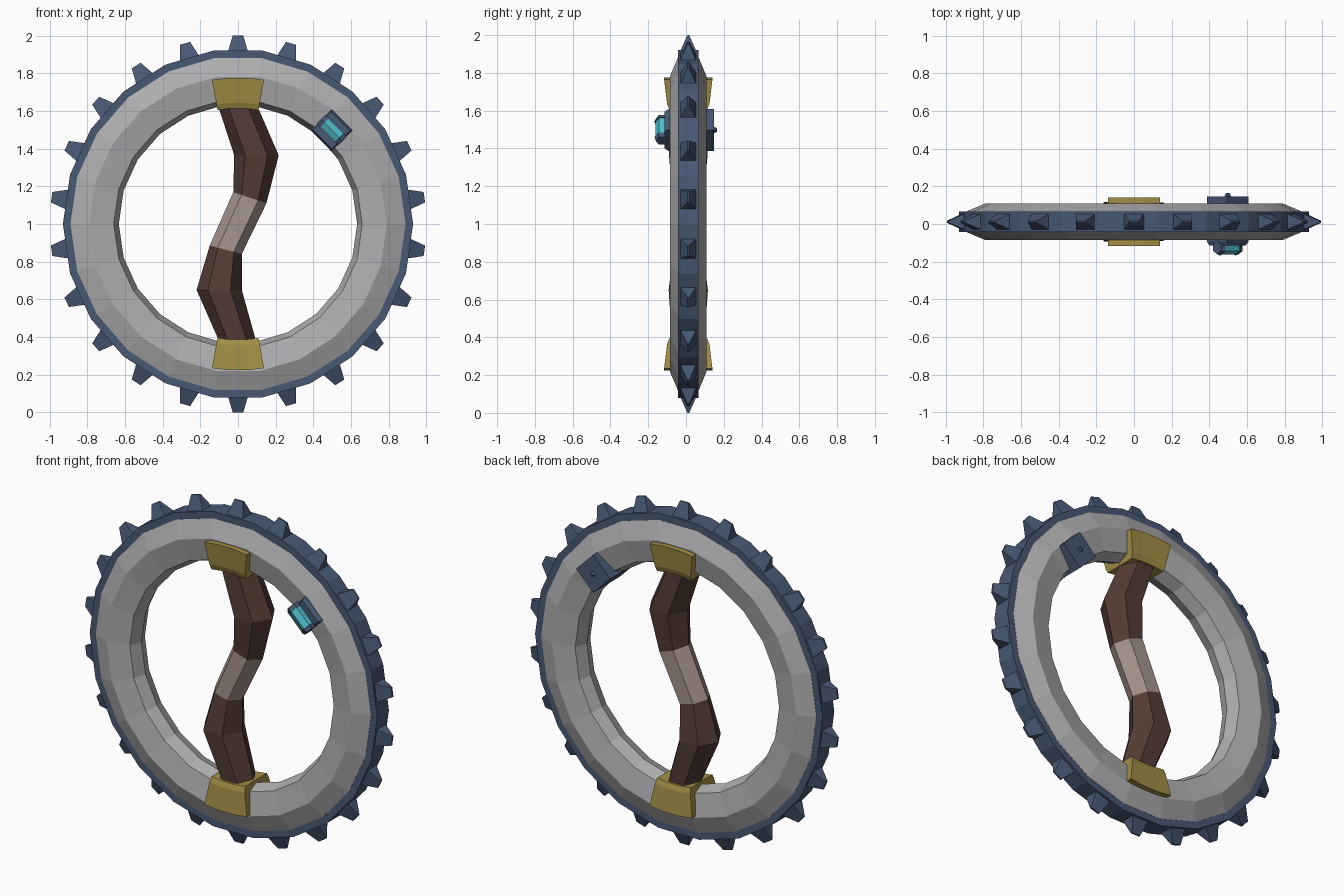
import bpy, bmesh, math
from mathutils import Matrix, Vector

cube = bpy.data.objects.get("Cube")
if cube:
    bpy.data.objects.remove(cube)

SIDES = 22
STEP = math.tau / SIDES
CENTRE = Vector((0, 0.012, 1))


def material(name, rgb):
    m = bpy.data.materials.new(name)
    m.use_nodes = True
    m.diffuse_color = (*rgb, 1)
    m.node_tree.nodes["Principled BSDF"].inputs["Base Color"].default_value = (*rgb, 1)
    return m


steel_blue = material("steel blue", (0.065, 0.1, 0.175))
grey = material("grey metal", (0.42, 0.42, 0.43))
gold = material("dull gold", (0.36, 0.27, 0.06))
brown = material("dark brown", (0.09, 0.045, 0.035))
taupe = material("light taupe", (0.38, 0.3, 0.27))
cyan = material("cyan glow", (0.08, 0.52, 0.62))


def loft(name, rings, mats, closed=False, rule=None):
    """Join equal cross-sections into one mesh; closed loops back, open gets caps."""
    bm = bmesh.new()
    rows = [[bm.verts.new(p) for p in ring] for ring in rings]
    n = len(rows[0])
    for i in range(len(rows) if closed else len(rows) - 1):
        a, b = rows[i], rows[(i + 1) % len(rows)]
        for j in range(n):
            k = (j + 1) % n
            f = bm.faces.new((a[j], a[k], b[k], b[j]))
            f.material_index = rule(i) if rule else 0
    if not closed:
        bm.faces.new(rows[0])
        bm.faces.new(rows[-1])
    bmesh.ops.recalc_face_normals(bm, faces=bm.faces)
    mesh = bpy.data.meshes.new(name)
    bm.to_mesh(mesh)
    bm.free()
    obj = bpy.data.objects.new(name, mesh)
    bpy.context.collection.objects.link(obj)
    for m in mats:
        mesh.materials.append(m)
    return obj


def polar(r, y, angle):
    """Point at radius r, angle measured clockwise from the top."""
    return CENTRE + Vector((r * math.sin(angle), y, r * math.cos(angle)))


def arc(name, profile, angles, mat, closed=False):
    return loft(name, [[polar(r, y, a) for r, y in profile] for a in angles], [mat], closed)


def mirrored(half):
    return half + [(r, -y) for r, y in reversed(half) if y > 0]


# Main ring and the outer band
around = [(i + 0.5) * STEP for i in range(SIDES)]
arc("main_ring", mirrored([(0.633, 0), (0.66, 0.07), (0.79, 0.097), (0.89, 0.055)]),
    around, grey, True)
arc("outer_band", mirrored([(0.882, 0.054), (0.93, 0.054)]), around, steel_blue, True)


# Wedge teeth, one on each side of the band
def rect(w, d, z):
    return [Vector((x * w, y * d, z)) for x, y in ((-1, -1), (1, -1), (1, 1), (-1, 1))]


for i in range(SIDES):
    tooth = loft(f"tooth_{i + 1}", [rect(0.055, 0.045, 0.91), rect(0.028, 0.005, 1.0)], [steel_blue])
    tooth.matrix_world = Matrix.Translation(CENTRE) @ Matrix.Rotation(i * STEP, 4, "Y")

# Clamps gripping the ring at each end of the handle
clamp_profile = mirrored([(0.615, 0.1), (0.645, 0.112), (0.778, 0.128)])
for name, start in (("top_clamp", 0), ("bottom_clamp", math.pi)):
    arc(name, clamp_profile, [start + k * 0.178 for k in (-1, -0.4, 0.4, 1)], gold)

# Crooked six-sided handle: x, z, radius, tilt of each joint
joints = [(0.0, 1.66, 0.1, 0), (0.005, 1.61, 0.105, 0), (0.098, 1.365, 0.118, 0),
          (0.063, 1.14, 0.093, 0.32), (-0.065, 0.863, 0.088, 0.26),
          (-0.1, 0.65, 0.12, 0), (-0.01, 0.4, 0.1, 0), (0.0, 0.35, 0.1, 0)]
sections = []
for x, z, r, tilt in joints:
    sections.append([])
    for k in range(6):
        u, v = r * math.cos(k * math.tau / 6), r * math.sin(k * math.tau / 6)
        sections[-1].append((x + u * math.cos(tilt), CENTRE.y + v, z - u * math.sin(tilt)))
loft("handle", sections, [brown, taupe], rule=lambda i: 1 if i == 3 else 0)

# Device clipped to the ring: local x runs along the ring, local z points outward
place = Matrix.Translation(CENTRE) @ Matrix.Rotation(math.pi / 4, 4, "Y")


def place_loft(name, rings, mat):
    loft(name, rings, [mat]).matrix_world = place


def slab(w, r0, r1, y):
    return [Vector((x, y, r)) for x, r in ((-w, r0), (w, r0), (w, r1), (-w, r1))]


def hexagon(x, r):
    return [Vector((x, -0.138 + r * math.cos(k * math.tau / 6),
                    0.705 + r * math.sin(k * math.tau / 6))) for k in range(6)]


place_loft("device_body", [slab(0.07, 0.635, 0.77, -0.125), slab(0.078, 0.625, 0.782, -0.105),
                           slab(0.078, 0.625, 0.782, 0.135)], steel_blue)
place_loft("device_tube", [hexagon(-0.062, 0.036), hexagon(0.062, 0.036)], cyan)
for side, s in (("left", 1), ("right", -1)):
    place_loft(f"device_cap_{side}", [hexagon(s * 0.056, 0.042), hexagon(s * 0.082, 0.034)], steel_blue)
place_loft("device_rear_stud", [slab(0.014, 0.69, 0.718, 0.13), slab(0.007, 0.697, 0.711, 0.152)],
           steel_blue)
